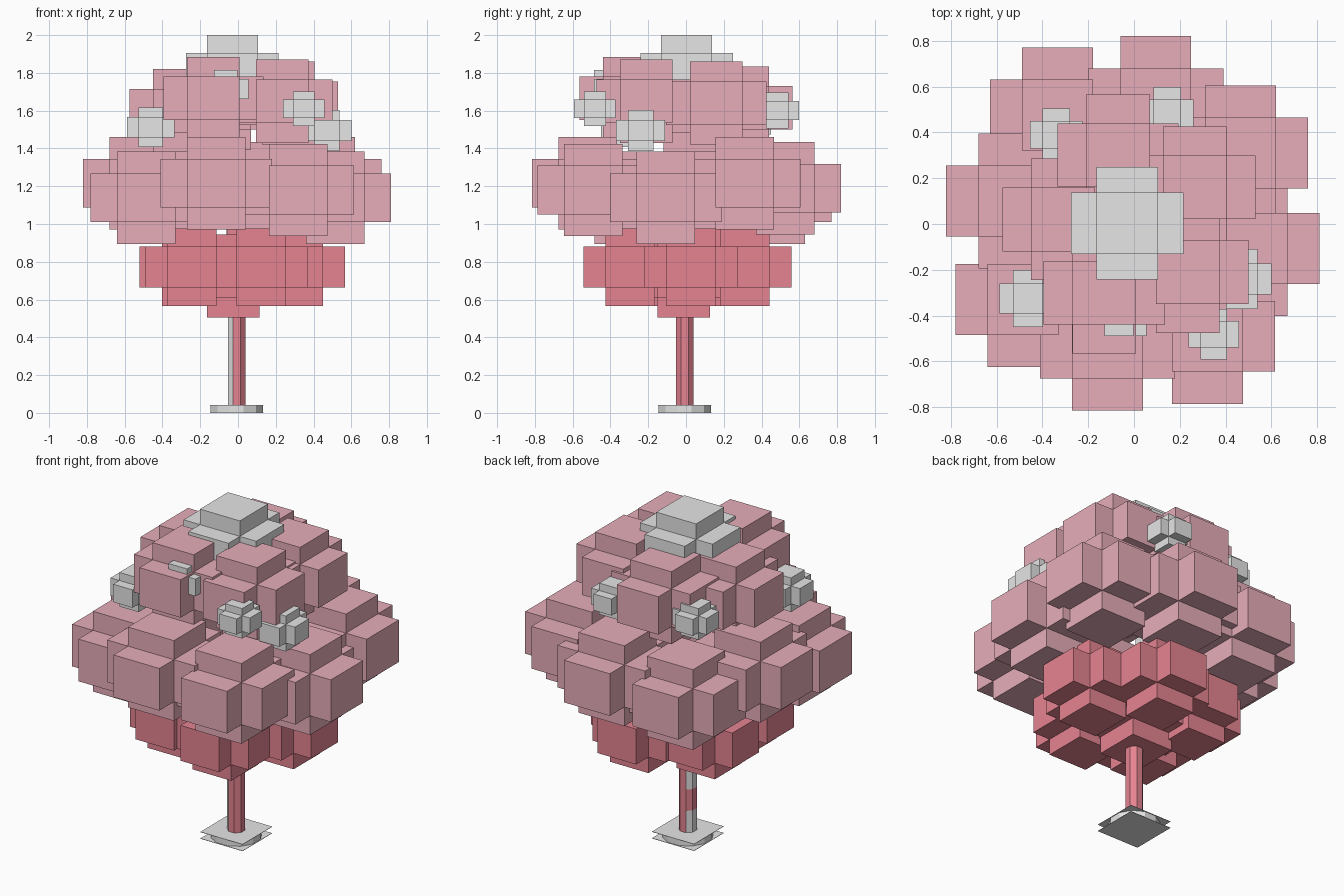
import bpy, bmesh, math
from mathutils import Matrix, Vector

cube = bpy.data.objects.get("Cube")
if cube:
    bpy.data.objects.remove(cube, do_unlink=True)


def material(name, rgb):
    m = bpy.data.materials.new(name)
    m.use_nodes = True
    m.diffuse_color = (*rgb, 1)
    m.node_tree.nodes["Principled BSDF"].inputs["Base Color"].default_value = (*rgb, 1)
    return m


pink = material("pale pink", (0.80, 0.42, 0.49))
red = material("rose red", (0.79, 0.23, 0.285))
white = material("off white", (0.79, 0.79, 0.79))


def finish(name, bm, *mats):
    mesh = bpy.data.meshes.new(name)
    bm.to_mesh(mesh)
    bm.free()
    for m in mats:
        mesh.materials.append(m)
    obj = bpy.data.objects.new(name, mesh)
    bpy.context.scene.collection.objects.link(obj)
    return obj


def puff(name, centre, size, mat, squash=0.83, slim=0.525):
    """Three crossed boxes, one stretched along each axis."""
    bm = bmesh.new()
    for axis in range(3):
        dims = Vector([size * (1 if i == axis else slim) for i in range(3)])
        dims.z *= squash
        bmesh.ops.create_cube(bm, size=1, matrix=Matrix.Translation(centre) @ Matrix.Diagonal(dims).to_4x4())
    return finish(name, bm, mat)


def tube(bm, radius, z0, z1, sides, mat_index=0, centre=(-0.007, -0.007)):
    start = len(bm.faces)
    turn = Matrix.Rotation(math.pi / sides, 4, "Z")
    place = Matrix.Translation((*centre, (z0 + z1) / 2))
    bmesh.ops.create_cone(bm, cap_ends=True, segments=sides, radius1=radius,
                          radius2=radius, depth=z1 - z0, matrix=place @ turn)
    bm.faces.ensure_lookup_table()
    for f in bm.faces[start:]:
        f.material_index = mat_index


# Wide ring of foliage
wide = [(0.095, 0.525, 1.19), (-0.333, 0.475, 1.14), (0.465, 0.31, 1.215), (0.515, -0.107, 1.14),
        (0.32, -0.49, 1.18), (-0.115, -0.52, 1.215), (-0.485, -0.33, 1.14), (-0.525, 0.10, 1.215)]
for i, c in enumerate(wide):
    puff(f"middle_foliage_{i + 1}", c, 0.59, pink)

# Upper ring of foliage
upper = [(-0.07, 0.30, 1.615), (0.265, 0.16, 1.64), (0.235, -0.21, 1.65),
         (-0.13, -0.30, 1.665), (-0.31, 0.02, 1.60)]
for i, c in enumerate(upper):
    puff(f"upper_foliage_{i + 1}", c, 0.53, pink)

# Lower red ring and the puff under it
for i in range(5):
    a = math.radians(4.5 + 72 * i)
    puff(f"lower_foliage_{i + 1}", (0.32 * math.cos(a), 0.32 * math.sin(a), 0.772), 0.495, red)
puff("bottom_foliage", (-0.025, -0.012, 0.725), 0.53, red)

# White cap and small white blossoms
puff("top_cap", (-0.03, 0.003, 1.79), 0.49, white, squash=0.857, slim=0.55)
blossoms = [(-0.462, -0.325, 1.512, 0.25), (0.348, -0.482, 1.61, 0.22), (0.47, -0.24, 1.495, 0.26),
            (0.145, 0.483, 1.60, 0.23), (-0.34, 0.39, 1.57, 0.23), (-0.065, -0.425, 1.715, 0.24)]
for i, (x, y, z, size) in enumerate(blossoms):
    puff(f"blossom_{i + 1}", (x, y, z), size, white)

# Striped trunk
bm = bmesh.new()
for i, (z0, z1) in enumerate([(0.04, 0.175), (0.175, 0.305), (0.305, 0.435), (0.435, 0.6)]):
    tube(bm, 0.051, z0, z1, 8, i % 2)
finish("trunk", bm, red, white)

# Base: round disc between two thin square plates
bm = bmesh.new()
tube(bm, 0.143, 0.003, 0.04, 12)
finish("base_disc", bm, white)
for name, z in (("base_plate_bottom", 0.001), ("base_plate_top", 0.041)):
    bm = bmesh.new()
    bmesh.ops.create_cube(bm, size=1, matrix=Matrix.Translation((-0.007, -0.007, z))
                          @ Matrix.Diagonal((0.285, 0.285, 0.002, 1)))
    finish(name, bm, white)
